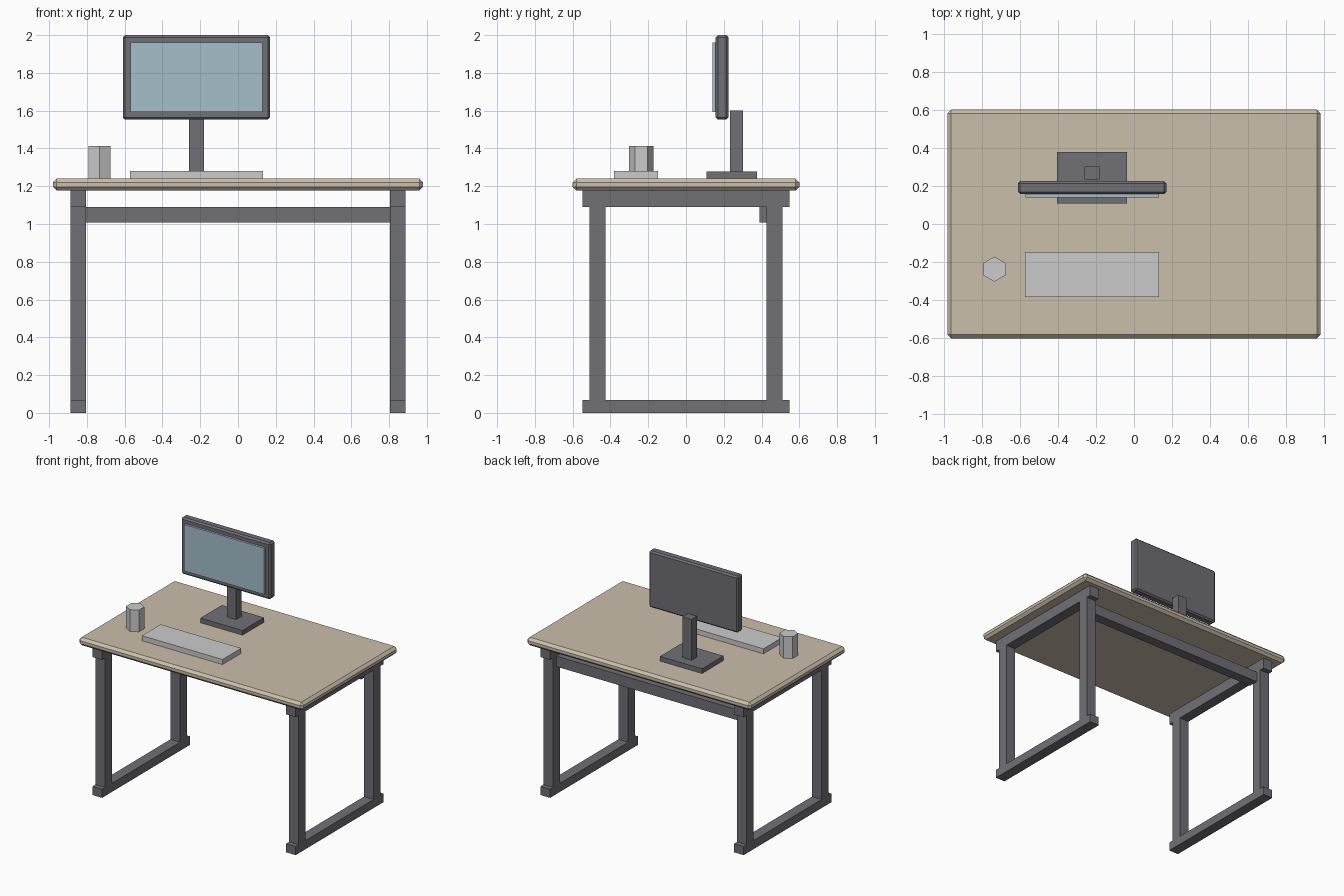
import bpy, bmesh
from mathutils import Matrix

if "Cube" in bpy.data.objects:
    bpy.data.objects.remove(bpy.data.objects["Cube"])


def material(name, rgb):
    m = bpy.data.materials.new(name)
    m.diffuse_color = (*rgb, 1)
    m.use_nodes = True
    m.node_tree.nodes["Principled BSDF"].inputs["Base Color"].default_value = m.diffuse_color
    return m


WOOD = material("wood", (0.60, 0.52, 0.41))
DARK = material("dark_metal", (0.16, 0.16, 0.18))
GLASS = material("screen_blue", (0.38, 0.52, 0.60))


def finish(name, bm, mat):
    mesh = bpy.data.meshes.new(name)
    bm.to_mesh(mesh)
    bm.free()
    ob = bpy.data.objects.new(name, mesh)
    bpy.context.collection.objects.link(ob)
    if mat:
        mesh.materials.append(mat)
    return ob


def box(name, x, y, z, mat=None, bevel=0):
    """Box from (min, max) ranges, with an optional chamfer."""
    bm = bmesh.new()
    bmesh.ops.create_cube(bm, size=1)
    for v in bm.verts:
        for i, (lo, hi) in enumerate((x, y, z)):
            v.co[i] = hi if v.co[i] > 0 else lo
    ob = finish(name, bm, mat)
    if bevel:
        mod = ob.modifiers.new("chamfer", "BEVEL")
        mod.width, mod.segments = bevel, 1
    return ob


# Table top
box("table_top", (-0.98, 0.98), (-0.6, 0.6), (1.177, 1.24), WOOD, 0.02)

# Two side frames: foot bar, top rail and two legs each
for side, s in (("left", -1), ("right", 1)):
    x = (s * 0.846 - 0.042, s * 0.846 + 0.042)
    box(side + "_foot_bar", x, (-0.548, 0.548), (0, 0.068), DARK)
    box(side + "_top_rail", x, (-0.548, 0.548), (1.09, 1.177), DARK)
    for end, t in (("front", -1), ("back", 1)):
        y = (t * 0.468 - 0.042, t * 0.468 + 0.042)
        box(f"{side}_{end}_leg", x, y, (0.068, 1.09), DARK)

# Rear crossbar between the frames
box("crossbar", (-0.804, 0.804), (0.39, 0.47), (1.007, 1.09), DARK)

# Monitor
box("monitor_base", (-0.404, -0.036), (0.108, 0.377), (1.24, 1.277), DARK)
box("monitor_stand", (-0.26, -0.18), (0.234, 0.301), (1.277, 1.60), DARK)
box("monitor_body", (-0.61, 0.17), (0.157, 0.225), (1.553, 2.0), DARK, 0.012)
box("monitor_screen", (-0.57, 0.13), (0.14, 0.158), (1.593, 1.96), GLASS)

# Keyboard
box("keyboard", (-0.573, 0.132), (-0.382, -0.148), (1.24, 1.28))

# Six-sided cup, corners pointing front and back
bm = bmesh.new()
bmesh.ops.create_cone(bm, cap_ends=True, segments=6, radius1=0.066, radius2=0.066, depth=0.172)
if max(v.co.x for v in bm.verts) > 0.06:
    bmesh.ops.rotate(bm, verts=bm.verts, matrix=Matrix.Rotation(0.5235988, 3, "Z"))
bmesh.ops.translate(bm, verts=bm.verts, vec=(-0.733, -0.237, 1.326))
finish("cup", bm, None)
